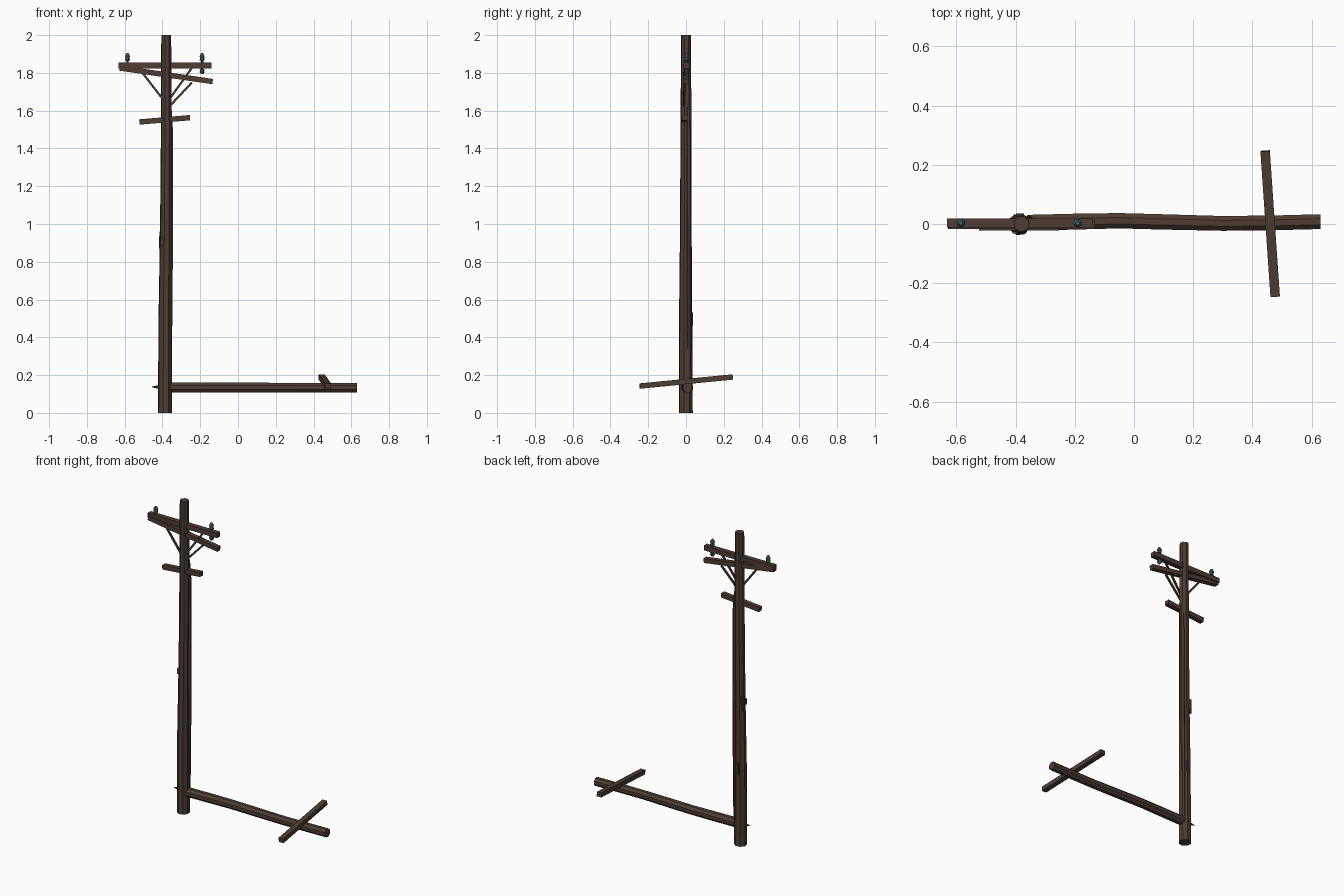
import bpy, bmesh, math
from mathutils import Vector, Matrix

if "Cube" in bpy.data.objects:
    bpy.data.objects.remove(bpy.data.objects["Cube"])


def material(name, rgb):
    m = bpy.data.materials.new(name)
    m.diffuse_color = (*rgb, 1)
    m.use_nodes = True
    m.node_tree.nodes["Principled BSDF"].inputs["Base Color"].default_value = m.diffuse_color
    return m


WOOD = material("weathered wood", (0.078, 0.048, 0.033))
DARK = material("dark iron", (0.045, 0.032, 0.025))
GLASS = material("teal glass", (0.055, 0.15, 0.17))
BRASS = material("aged brass", (0.14, 0.08, 0.03))


def finish(name, bm, mat):
    bmesh.ops.recalc_face_normals(bm, faces=bm.faces)
    mesh = bpy.data.meshes.new(name)
    bm.to_mesh(mesh)
    bm.free()
    mesh.materials.append(mat)
    ob = bpy.data.objects.new(name, mesh)
    bpy.context.collection.objects.link(ob)
    return ob


def tube(name, path, mat, sides=8):
    """Loft a polygon through (x, y, z, radius) stations."""
    bm = bmesh.new()
    axis = Vector(path[-1][:3]) - Vector(path[0][:3])
    rot = axis.to_track_quat('Z', 'Y')
    rings = []
    for x, y, z, r in path:
        ring = []
        for i in range(sides):
            a = 2 * math.pi * (i + 0.5) / sides
            ring.append(bm.verts.new(Vector((x, y, z)) + rot @ Vector((r * math.cos(a), r * math.sin(a), 0))))
        rings.append(ring)
    for lo, hi in zip(rings, rings[1:]):
        for i in range(sides):
            j = (i + 1) % sides
            bm.faces.new((lo[i], lo[j], hi[j], hi[i]))
    bm.faces.new(rings[0])
    bm.faces.new(rings[-1])
    return finish(name, bm, mat)


def beam(name, a, b, width, height, mat=WOOD):
    """Rectangular bar between two points, height kept as upright as possible."""
    a, b = Vector(a), Vector(b)
    d = (b - a).normalized()
    side = Vector((0, 0, 1)).cross(d).normalized()
    up = d.cross(side)
    rot = Matrix((d, side, up)).transposed().to_4x4()
    m = Matrix.Translation((a + b) / 2) @ rot @ Matrix.Diagonal(((b - a).length, width, height, 1))
    bm = bmesh.new()
    bmesh.ops.create_cube(bm, size=1, matrix=m)
    return finish(name, bm, mat)


# Upright pole, slightly bent and tapered
tube("pole", [(-0.387, -0.001, 0, 0.038), (-0.386, -0.002, 0.5, 0.036),
              (-0.382, -0.001, 0.95, 0.032), (-0.379, 0, 1.5, 0.030),
              (-0.380, 0, 2.0, 0.027)], WOOD)
# Conduit running up the pole
tube("conduit", [(-0.361, 0.015, 0.16, 0.012), (-0.359, 0.016, 0.5, 0.013),
                 (-0.355, 0.016, 0.95, 0.013), (-0.355, 0.014, 1.5, 0.012),
                 (-0.361, 0.012, 1.62, 0.010)], WOOD, 6)

# Fallen pole with a wavy length and a splintered end
tube("fallen_pole", [(-0.36, 0.004, 0.134, 0.029), (-0.2, 0.008, 0.134, 0.029),
                     (-0.05, 0.011, 0.134, 0.028), (0.1, 0.007, 0.134, 0.028),
                     (0.3, 0.002, 0.134, 0.027), (0.48, 0.004, 0.134, 0.027),
                     (0.63, 0.008, 0.134, 0.027)], WOOD)
tube("splinter", [(-0.36, 0.003, 0.136, 0.022), (-0.42, 0.003, 0.137, 0.010),
                  (-0.455, 0.003, 0.138, 0.002)], WOOD, 6)
beam("fallen_crossarm", (0.443, 0.247, 0.190), (0.477, -0.245, 0.142), 0.032, 0.028)

# Crossarms on the upright pole
beam("upper_crossarm", (-0.632, 0.003, 1.840), (-0.140, 0.003, 1.840), 0.031, 0.031)
beam("tilted_crossarm", (-0.627, -0.002, 1.826), (-0.134, -0.002, 1.754), 0.030, 0.028)
beam("lower_crossarm", (-0.522, -0.007, 1.540), (-0.254, -0.007, 1.563), 0.030, 0.028)

# Diagonal braces
for i, (a, b) in enumerate([((-0.525, 1.825), (-0.378, 1.635)),
                            ((-0.243, 1.828), (-0.378, 1.640)),
                            ((-0.245, 1.748), (-0.375, 1.610))]):
    beam(f"brace_{i + 1}", (a[0], -0.006, a[1]), (b[0], -0.012, b[1]), 0.010, 0.011, WOOD)

# Glass insulators: two on top, one hanging
for name, x, z, s in (("insulator_left", -0.585, 1.854, 1),
                      ("insulator_right", -0.190, 1.854, 1),
                      ("insulator_hanging", -0.190, 1.826, -0.65)):
    profile = [(0, 0.007), (0.010, 0.007), (0.013, 0.014), (0.028, 0.012),
               (0.031, 0.015), (0.040, 0.012), (0.050, 0.006)]
    tube(name, [(x, 0.003, z + h * s, r) for h, r in profile], GLASS, 8)

# Small brackets and tags on the pole
beam("left_bracket", (-0.412, 0.012, 0.87), (-0.409, 0.012, 0.96), 0.020, 0.014, DARK)
beam("left_tag", (-0.404, -0.029, 0.89), (-0.402, -0.029, 0.93), 0.006, 0.012, BRASS)
beam("right_bracket", (-0.352, 0.004, 0.46), (-0.352, 0.004, 0.52), 0.022, 0.014, DARK)
beam("rear_bracket", (-0.386, 0.031, 0.46), (-0.385, 0.031, 0.53), 0.010, 0.026, DARK)
